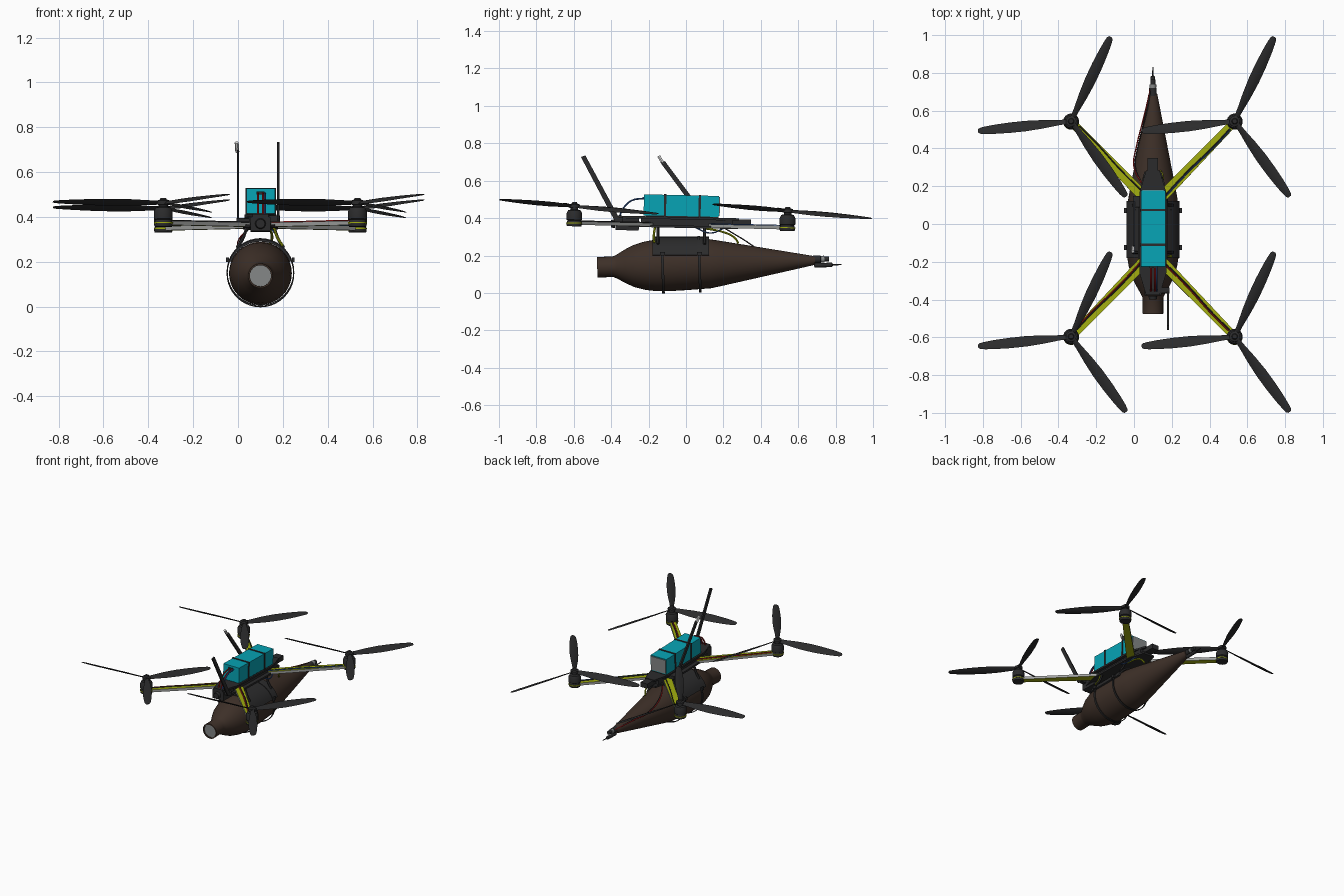
import bpy, bmesh, math
from mathutils import Matrix, Vector

if "Cube" in bpy.data.objects:
    bpy.data.objects.remove(bpy.data.objects["Cube"])

def mat(name, r, g, b):
    m = bpy.data.materials.new(name)
    m.diffuse_color = (r, g, b, 1)
    m.use_nodes = True
    m.node_tree.nodes["Principled BSDF"].inputs["Base Color"].default_value = m.diffuse_color
    return m

BLACK = mat("carbon_black", .024, .024, .025)
BROWN = mat("dark_brown", .047, .029, .021)
TEAL = mat("teal_wrap", .002, .37, .46)
OLIVE = mat("yellow_green", .36, .42, .005)
GREY = mat("metal_grey", .24, .25, .25)
EDGE = mat("arm_edge_grey", .36, .37, .36)
WHITE = mat("white_plastic", .8, .8, .8)
RED = mat("wire_red", .42, .012, .012)
BLUE = mat("wire_blue", .025, .08, .27)

CX = 0.1                                        # body centre line
T = Matrix.Rotation(-0.022, 4, 'X')             # nose-up attitude of the airframe
ALONG = Matrix.Rotation(-math.pi / 2, 4, 'X')   # local z -> world y
P = Matrix.Translation((CX, 0, .152)) @ Matrix.Rotation(.031, 4, 'X') @ ALONG
I = Matrix.Identity(4)

def finish(name, bm, m, M=I, angle=35):
    bmesh.ops.recalc_face_normals(bm, faces=bm.faces)
    bm.transform(M)
    for f in bm.faces:
        f.smooth = True
    for e in bm.edges:
        e.smooth = e.calc_face_angle(0) < math.radians(angle)
    me = bpy.data.meshes.new(name)
    bm.to_mesh(me)
    bm.free()
    for k in (m if isinstance(m, list) else [m]):
        me.materials.append(k)
    ob = bpy.data.objects.new(name, me)
    bpy.context.collection.objects.link(ob)
    return ob

def prism(name, outline, lo, hi, m, M=I, side=0):
    bm = bmesh.new()
    a = [bm.verts.new((x, y, lo)) for x, y in outline]
    b = [bm.verts.new((x, y, hi)) for x, y in outline]
    bm.faces.new(a)
    bm.faces.new(b)
    for i in range(len(a)):
        j = (i + 1) % len(a)
        bm.faces.new((a[i], a[j], b[j], b[i])).material_index = side
    return finish(name, bm, m, M)

def box(name, x0, x1, y0, y1, z0, z1, m, M=T):
    return prism(name, [(x0, y0), (x1, y0), (x1, y1), (x0, y1)], z0, z1, m, M)

def lathe(name, prof, m, M=I, n=32):
    bm = bmesh.new()
    vs = [bm.verts.new((r, 0, h)) for r, h in prof]
    es = [bm.edges.new(p) for p in zip(vs, vs[1:])]
    bmesh.ops.spin(bm, geom=vs + es, axis=(0, 0, 1), cent=(0, 0, 0), steps=n, angle=2 * math.pi)
    bmesh.ops.remove_doubles(bm, verts=bm.verts, dist=1e-5)
    return finish(name, bm, m, M)

def tube(name, pts, r, m, M=I):
    cu = bpy.data.curves.new(name, 'CURVE')
    cu.dimensions = '3D'
    cu.bevel_depth, cu.bevel_resolution, cu.resolution_u = r, 1, 5
    cu.use_fill_caps = True
    s = cu.splines.new('BEZIER')
    s.bezier_points.add(len(pts) - 1)
    for q, p in zip(s.bezier_points, pts):
        q.co = p
        q.handle_left_type = q.handle_right_type = 'AUTO'
    tmp = bpy.data.objects.new(name + "_path", cu)
    bm = bmesh.new()
    bm.from_mesh(bpy.data.meshes.new_from_object(tmp))
    bpy.data.objects.remove(tmp)
    for f in bm.faces:
        f.material_index = 0
    return finish(name, bm, m, M, 50)

# Slung body: bulging hull with tapered tail and hollow front neck
lathe("slung_hull", [(.047, -.46), (.047, -.475), (.055, -.475), (.055, -.39), (.064, -.37), (.09, -.325),
      (.112, -.28), (.129, -.22), (.138, -.16), (.14, -.1), (.137, 0), (.131, .13), (.122, .18),
      (.06, .5), (.023, .69), (0, .69)], BROWN, P, 40)
lathe("front_neck_disc", [(0, -.468), (.05, -.468), (.05, -.46), (0, -.46)], GREY, P)
# Tail tip fittings
Q = P @ Matrix.Translation((0, -.006, 0))
lathe("tail_collar", [(0, .68), (.02, .68), (.02, .72), (.013, .725), (.013, .765), (0, .765)], BLACK, Q, 16)
lathe("tail_clamp", [(0, .722), (.018, .722), (.018, .74), (0, .74)], GREY, Q, 16)
Q = P @ Matrix.Translation((0, .026, 0))
lathe("tail_probe", [(0, .685), (.012, .685), (.012, .78), (.004, .785), (.003, .83), (0, .83)], BLACK, Q, 12)

# Saddle clamped on the hull, with two strap rings
arc = [math.radians(a) for a in range(20, 161, 10)]
outline = [(CX + .149 * math.cos(a), -.152 - .149 * math.sin(a)) for a in arc] + \
          [(CX + .138 * math.cos(a), -.152 - .138 * math.sin(a)) for a in reversed(arc)]
prism("saddle", outline, -.18, .122, BLACK, ALONG)
for i, y in enumerate((-.125, .072)):
    lathe("hull_strap_%d" % i, [(.146, y - .007), (.151, y - .007), (.151, y + .007), (.146, y + .007),
          (.146, y - .007)], BLACK, P, 40)
    for s in (-1, 1):
        box("strap_buckle", CX + s * .147 - .006, CX + s * .147 + .006, y - .013, y + .013, .2, .22, BLACK, I)
for y in (-.15, .1):
    for s in (-1, 1):
        tube("saddle_leg", [(CX + s * .105, y, .262), (CX + s * .08, y, .3), (CX + s * .06, y, .355)], .008, BLACK)
tube("leg_cable", [(CX + .1, -.17, .27), (CX + .075, -.172, .31), (CX + .06, -.165, .355)], .006, OLIVE)

# Frame plates and electronics between them
def hexplate(name, w, y0, y1, we, z0, z1, t=.12):
    o = [(w, y0 + t), (w, y1 - t), (we, y1), (-we, y1), (-w, y1 - t), (-w, y0 + t), (-we, y0), (we, y0)]
    return prism(name, [(CX + x, y) for x, y in o], z0, z1, BLACK, T)

hexplate("bottom_plate", .078, -.345, .27, .045, .347, .36)
hexplate("top_plate", .072, -.385, .275, .036, .392, .405)
box("electronics_stack", CX - .05, CX + .05, -.25, .24, .36, .392, BLACK)
box("front_camera", CX - .045, CX + .045, -.385, -.26, .328, .392, BLACK)
lathe("camera_lens", [(0, -.4), (.02, -.4), (.024, -.38), (0, -.38)], BLACK,
      Matrix.Translation((CX, 0, .37)) @ ALONG, 16)
box("rear_module", CX - .028, CX + .028, .23, .34, .365, .4, BLACK)
box("battery_tray", CX - .06, CX + .06, -.225, .165, .403, .411, BLACK)

# Battery with end plate and straps
box("battery", CX - .063, CX + .066, -.236, .166, .41, .522, TEAL)
box("battery_end_cap", CX - .058, CX + .06, .166, .171, .416, .516, GREY)
for y in (-.122, .063):
    box("battery_strap", CX - .067, CX + .07, y - .006, y + .006, .398, .526, BLACK)
box("battery_plug", CX - .018, CX + .018, -.243, -.234, .495, .508, BLACK)
for s, m in ((-.011, RED), (.011, RED), (.02, BLUE)):
    tube("battery_lead", [(CX + s, -.235, .5), (CX + s, -.3, .488), (CX + s, -.345, .445), (CX + s, -.365, .4)],
         .005, m, T)

def propeller(name, M):
    # three twisted, tapered blades around the hub
    bm = bmesh.new()
    st = [(.012, .028, 32), (.07, .036, 32), (.15, .053, 28), (.24, .063, 24), (.33, .061, 21),
          (.41, .052, 18), (.46, .042, 16), (.485, .033, 15), (.495, .018, 15)]
    sec = [(-.5, 0), (-.2, .05), (.2, .07), (.5, 0), (.2, -.06), (-.2, -.04)]
    for deg in (65, 186, 306):
        R = Matrix.Rotation(math.radians(deg), 4, 'Z')
        prev = None
        for r, c, tw in st:
            W = Matrix.Rotation(math.radians(tw), 4, 'X')
            ring = [bm.verts.new(R @ (Vector((r, 0, 0)) + W @ Vector((0, u * c, v * (c + .015)))))
                    for u, v in sec]
            if prev:
                for i in range(6):
                    j = (i + 1) % 6
                    bm.faces.new((prev[i], prev[j], ring[j], ring[i]))
            else:
                bm.faces.new(ring)
            prev = ring
        bm.faces.new(prev)
    finish(name, bm, BLACK, M, 60)

# Four arms with motors, propellers and wires
WIRES = {"front_left": ((-.012, RED), (-.005, BLACK)), "front_right": ((0, RED), (.007, BLACK)),
         "rear_left": ((-.014, BLACK),), "rear_right": ((-.014, BLUE), (-.008, BLACK))}
for sx, xs in ((-1, "left"), (1, "right")):
    for sy, ys in ((-1, "front"), (1, "rear")):
        n = ys + "_" + xs
        a = Vector((CX + sx * .045, -.036 + sy * .17, 0))
        b = Vector((CX + sx * .433, -.036 + sy * .57, 0))
        d = (b - a).normalized()
        p = Vector((-d.y, d.x, 0))
        o = [a + p * .03, b + p * .021, b - p * .021, a - p * .03]
        prism(n + "_arm", [v.xy for v in o], .351, .37, [OLIVE, EDGE], T, 1)
        M = T @ Matrix.Translation(b)
        lathe(n + "_motor", [(0, .343), (.038, .343), (.041, .35), (.041, .358), (.036, .374), (.042, .378),
              (.042, .412), (.034, .428), (.02, .432), (.02, .44), (.028, .442), (.028, .46), (.016, .464),
              (.012, .472), (0, .472)], BLACK, M, 24)
        lathe(n + "_motor_ring", [(.036, .358), (.0425, .358), (.0425, .363), (.036, .363), (.036, .358)],
              OLIVE, M, 24)
        propeller(n + "_propeller", M @ Matrix.Translation((0, 0, .45)) @ Matrix.Rotation(-.068, 4, 'X'))
        for k, m in WIRES[n]:
            z = Vector((0, 0, .372))
            tube(n + "_motor_wire", [a + p * k + z, a.lerp(b, .35) + p * (k + .004) + z,
                 a.lerp(b, .7) + p * (k - .003) + z, a.lerp(b, .92) + p * k + z], .0035, m, T)

# Antennas: flat leaning strips
def antenna(name, x, y0, z0, y1, z1, w):
    o = [(y0 - w, z0), (y0 + w, z0), (y1 + w * .75, z1 + .005), (y1 - w * .75, z1 - .003)]
    prism(name, o, x - .005, x + .005, BLACK, Matrix(((0, 0, 1, 0), (1, 0, 0, 0), (0, 1, 0, 0), (0, 0, 0, 1))))

antenna("front_antenna", .18, -.365, .385, -.55, .73, .016)
antenna("side_antenna", 0, .11, .385, -.125, .7, .016)
tube("side_antenna_tip", [(-.003, -.12, .69), (-.005, -.136, .715), (-.006, -.146, .732)], .009, WHITE)
box("front_antenna_mount", .13, .187, -.375, -.345, .37, .398, BLACK)
box("side_antenna_mount", -.006, .05, .08, .14, .372, .396, BLACK)

# Loose cables from the frame to the tail tip
for k, m in ((0, RED), (.008, BLACK)):
    tube("tail_cable", [(.05, .2, .35), (.0 + k, .3, .29), (.015 + k, .42, .22), (.04 + k, .52, .21),
         (.06 + k, .6, .2), (.088, .72, .19)], .0035, m)
tube("under_cable_green", [(.14, .1, .345), (.15, .2, .325), (.15, .26, .295), (.14, .28, .265)], .006, OLIVE)
tube("under_cable_blue", [(.16, .05, .35), (.175, .13, .32), (.15, .2, .345)], .004, BLUE)
